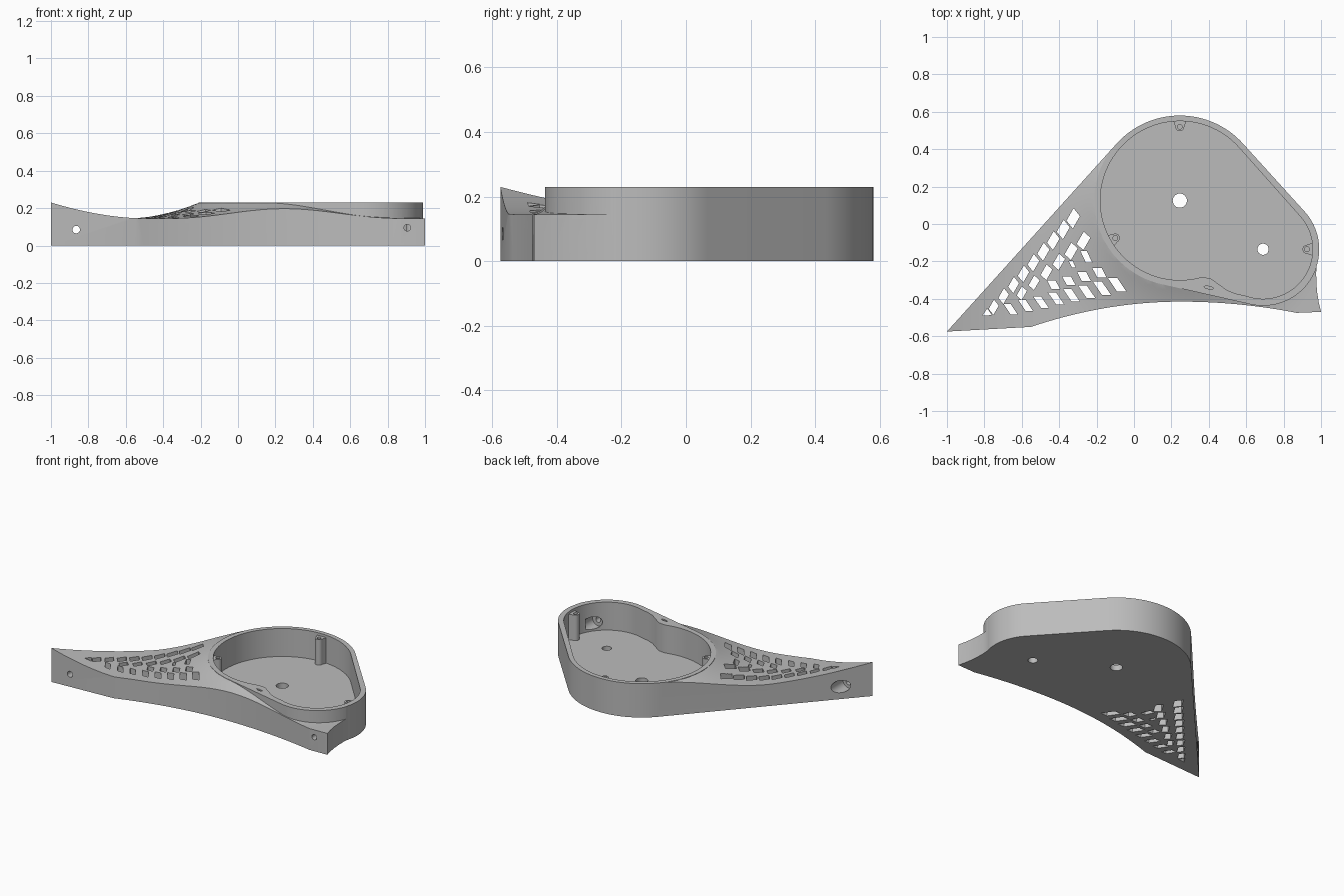
import bpy, bmesh, math
from mathutils import Vector, Matrix

cube = bpy.data.objects.get("Cube")
if cube:
    bpy.data.objects.remove(cube, do_unlink=True)

grey = bpy.data.materials.new("mid grey plastic")
grey.use_nodes = True
colour = (0.5, 0.5, 0.5, 1)
grey.diffuse_color = colour
grey.node_tree.nodes["Principled BSDF"].inputs["Base Color"].default_value = colour

BIG, SMALL = Vector((0.245, 0.125)), Vector((0.69, -0.135))   # the two lobe centres
TOP, FLOOR = 0.23, 0.04


def make_object(name, bm):
    bmesh.ops.recalc_face_normals(bm, faces=bm.faces)
    mesh = bpy.data.meshes.new(name)
    bm.to_mesh(mesh)
    bm.free()
    mesh.materials.append(grey)
    obj = bpy.data.objects.new(name, mesh)
    bpy.context.collection.objects.link(obj)
    return obj


def prisms(name, profiles, z0, z1):
    """One object holding an upright prism for every profile."""
    bm = bmesh.new()
    for pts in profiles:
        face = bm.faces.new([bm.verts.new((p[0], p[1], z0)) for p in pts])
        new = bmesh.ops.extrude_face_region(bm, geom=[face])["geom"]
        for v in new:
            if isinstance(v, bmesh.types.BMVert):
                v.co.z = z1
    return make_object(name, bm)


def arc(c, r, a0, a1, n=24):
    angles = [math.radians(a0 + (a1 - a0) * i / n) for i in range(n + 1)]
    return [(c[0] + r * math.cos(a), c[1] + r * math.sin(a)) for a in angles]


def circle(c, r, n=24):
    return arc(c, r, 0, 360, n)[:-1]


def tangents(r_big, r_small):
    """Angles of the two outer tangent lines joining the lobes."""
    d = SMALL - BIG
    mid = math.degrees(math.atan2(d.y, d.x))
    off = math.degrees(math.acos((r_big - r_small) / d.length))
    return mid + off, mid - off


def cut(target, cutter):
    cutter.hide_render = True
    mod = target.modifiers.new("cut", "BOOLEAN")
    mod.operation, mod.solver, mod.object = "DIFFERENCE", "EXACT", cutter
    bpy.context.view_layer.objects.active = target
    bpy.ops.object.modifier_apply(modifier=mod.name)
    bpy.data.objects.remove(cutter, do_unlink=True)


def rods(name, specs):
    """Round cutters along y: (x, z, radius, y0, y1)."""
    bm = bmesh.new()
    for x, z, r, y0, y1 in specs:
        m = Matrix.Translation((x, (y0 + y1) / 2, z)) @ Matrix.Rotation(math.pi / 2, 4, "X")
        bmesh.ops.create_cone(bm, cap_ends=True, segments=24, radius1=r, radius2=r,
                              depth=y1 - y0, matrix=m)
    return make_object(name, bm)


def smooth(obj, angle=30):
    bpy.ops.object.select_all(action="DESELECT")
    obj.select_set(True)
    bpy.context.view_layer.objects.active = obj
    bpy.ops.object.shade_smooth_by_angle(angle=math.radians(angle))


# Body outline: pointed wing, curved front edge, corner tab, two rounded lobes
upper, lower = tangents(0.455, 0.30)
outline = [(-1, -0.575)]
for i in range(33):
    x = -0.55 + 1.42 * i / 32
    drop = 0.135 * ((0.25 - x) / 0.8) ** 2 if x < 0.25 else 0.06 * ((x - 0.25) / 0.62) ** 2
    outline.append((x, -0.415 - drop))
outline += [(1, -0.47), (0.988, -0.42), (0.979, -0.365), (0.975, -0.31), (0.974, -0.26)]
outline += arc(SMALL, 0.30, -17, upper)
outline += arc(BIG, 0.455, upper, 137.9, 32)
body = prisms("body", [outline], 0, TOP)


# Sculpted top: falls away from the big lobe and sweeps up to the wing tip
def height(x, y):
    d = math.hypot(x - BIG.x, y - BIG.y)
    t = min(max((d - 0.45) / 0.42, 0), 1)
    z = 0.145 + 0.086 * (1 - t) ** 2.1
    if x < -0.5:
        z += 0.085 * ((-0.5 - x) / 0.5) ** 1.8
    return z


bm = bmesh.new()
bmesh.ops.create_grid(bm, x_segments=88, y_segments=56, size=1)
for v in bm.verts:
    x, y = v.co.x * 1.1, v.co.y * 0.7
    v.co = (x, y, height(x, y))
bmesh.ops.triangulate(bm, faces=bm.faces)
raised = bmesh.ops.extrude_face_region(bm, geom=bm.faces[:])["geom"]
for v in raised:
    if isinstance(v, bmesh.types.BMVert):
        v.co.z = 0.5
sky = make_object("top_cutter", bm)
rim = arc(SMALL, 0.302, lower, upper, 40) + arc(BIG, 0.457, upper, lower + 360, 56)
cut(sky, prisms("rim_keep", [rim], 0.05, 0.6))
cut(body, sky)

# Pocket following both lobes, with a small bump on the front wall
upper_in = tangents(0.425, 0.265)[0]
pocket = arc(SMALL, 0.265, -110, upper_in, 36) + arc(BIG, 0.425, upper_in, 285, 60)
pocket += [(0.385, -0.287), (0.41, -0.291), (0.45, -0.32), (0.50, -0.355), (0.55, -0.374)]
cut(body, prisms("pocket_cutter", [pocket], FLOOR, 0.5))

# Floor holes and wire slot
cut(body, prisms("floor_hole_cutter", [circle(BIG, 0.038), circle(SMALL, 0.03)], -0.1, 0.1))
slot = [(0.40 + 0.025 * math.cos(a), -0.34 + 0.007 * math.sin(a) - 0.004 * math.cos(a))
        for a in [i * math.pi / 6 for i in range(12)]]
cut(body, prisms("wire_slot_cutter", [slot], 0.15, 0.5))


# Vent slots: rows of slanted openings that shrink towards the wing tip
def vent_row(start, end, count, lean, width, shrink):
    a, b = Vector(start), Vector(end)
    row = []
    for i in range(count):
        t = i / max(count - 1, 1)
        k = 1 + (shrink - 1) * t
        c, l, w = a.lerp(b, t), Vector(lean) * k, Vector(width) * k
        row.append([c - l - w, c - l + w, c + l + w, c + l - w])
    return row


steep, flat = (0.019, 0.033), (0.024, 0.012)
vents = vent_row((-0.325, 0.03), (-0.75, -0.445), 9, steep, (0.017, -0.021), 0.75)
vents += vent_row((-0.27, -0.09), (-0.60, -0.37), 6, steep, (0.018, -0.016), 0.75)
vents += vent_row((-0.255, -0.175), (-0.33, -0.215), 2, (-0.014, 0.03), (0.017, 0), 0.6)
vents += vent_row((-0.09, -0.325), (-0.66, -0.455), 8, (-0.025, 0.037), (0.025, 0), 0.75)
vents += vent_row((-0.185, -0.26), (-0.43, -0.325), 4, (-0.013, 0.025), (0.025, 0), 0.9)
vents.append([(-0.81, -0.49), (-0.76, -0.487), (-0.785, -0.452)])
cut(body, prisms("vent_cutter", vents, -0.1, 0.5))

# Front screw holes with wide recesses behind them
cut(body, rods("screw_cutter", [(-0.865, 0.085, 0.02, -0.7, -0.3),
                                (0.905, 0.095, 0.018, -0.6, -0.25)]))
cut(body, rods("recess_cutter", [(-0.865, 0.085, 0.042, -0.51, -0.3),
                                 (0.905, 0.095, 0.042, -0.35, -0.25)]))
smooth(body)

# Screw posts against the pocket wall
for name, pos, centre in (("back_post", (0.245, 0.52), BIG),
                          ("right_post", (-0.10, -0.075), BIG),
                          ("left_post", (0.925, -0.135), SMALL)):
    p = Vector(pos)
    out = (p - centre).normalized()
    side = Vector((-out.y, out.x))
    angle = math.degrees(math.atan2(out.y, out.x))
    profile = arc(p, 0.024, angle + 90, angle + 270, 12)
    profile += [p + out * 0.036 - side * 0.036, p + out * 0.036 + side * 0.036]
    post = prisms(name, [profile], FLOOR - 0.01, 0.213)
    cut(post, prisms("post_hole_cutter", [circle(p, 0.013, 16)], 0.07, 0.4))
    smooth(post)
